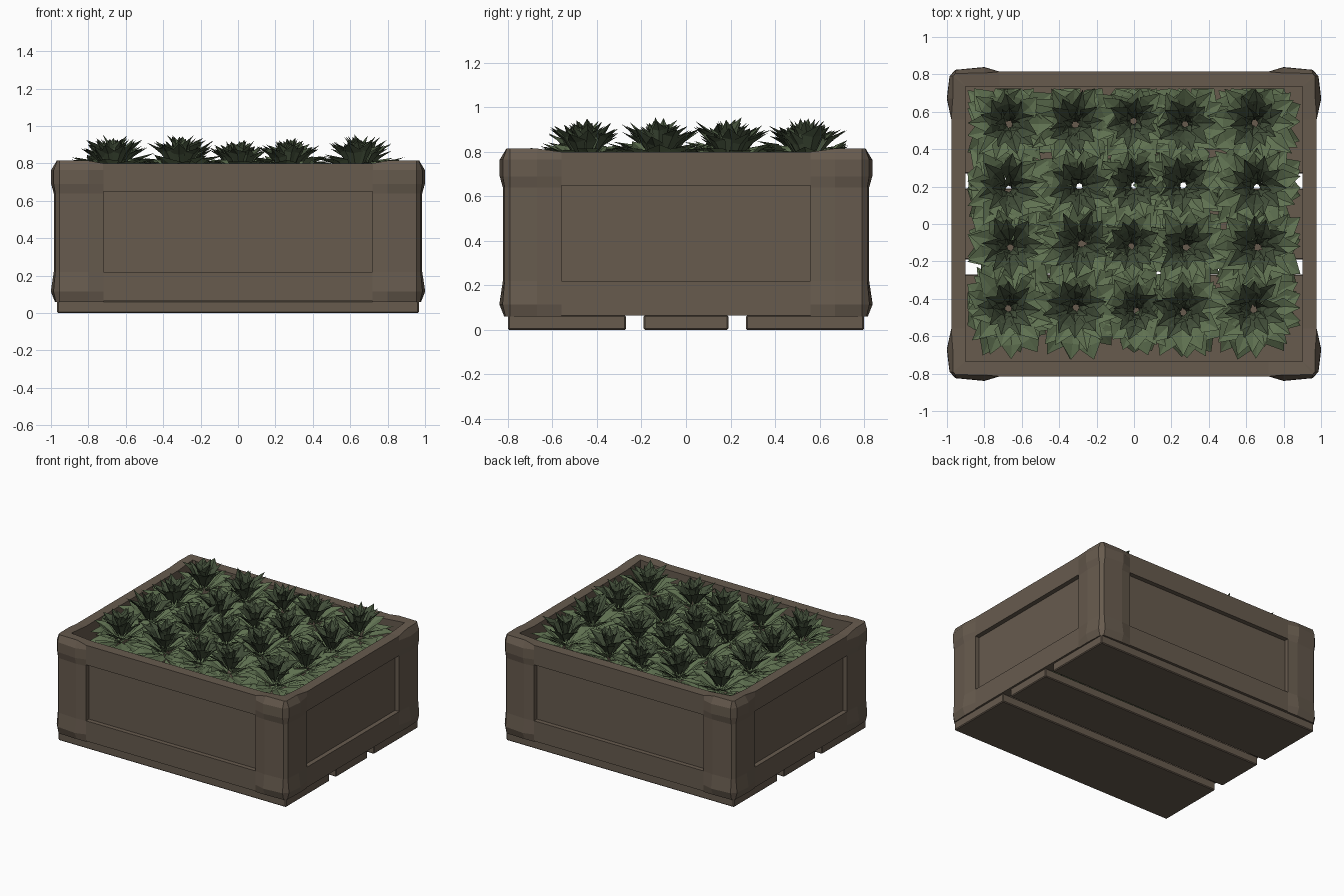
import bpy, bmesh, math, random
from mathutils import Vector

if "Cube" in bpy.data.objects:
    bpy.data.objects.remove(bpy.data.objects["Cube"])

random.seed(7)


def material(name, rgb):
    m = bpy.data.materials.new(name)
    m.diffuse_color = (*rgb, 1)
    m.use_nodes = True
    m.node_tree.nodes["Principled BSDF"].inputs["Base Color"].default_value = m.diffuse_color
    return m


WOOD = material("weathered_wood", (0.135, 0.104, 0.076))
LEAF = material("leaf_green", (0.115, 0.165, 0.082))
DARK = material("heart_leaf_dark_green", (0.055, 0.078, 0.042))


def finish(name, bm, mats):
    me = bpy.data.meshes.new(name)
    bm.to_mesh(me)
    bm.free()
    for m in mats:
        me.materials.append(m)
    ob = bpy.data.objects.new(name, me)
    bpy.context.collection.objects.link(ob)
    return ob


def box(name, lo, hi, bevel=0.0):
    bm = bmesh.new()
    bmesh.ops.create_cube(bm, size=1)
    for v in bm.verts:
        v.co = Vector([(a + b) / 2 + c * (b - a) for a, b, c in zip(lo, hi, v.co)])
    if bevel:
        bmesh.ops.bevel(bm, geom=bm.edges[:], offset=bevel, segments=1, affect='EDGES')
    return finish(name, bm, [WOOD])


def sided_box(name, axis, side, half, depth, z, bevel=0.0):
    """Board along one crate wall; axis 0 = runs along x, 1 = runs along y."""
    a, b = sorted((side * depth[0], side * depth[1]))
    if axis == 0:
        return box(name, (-half, a, z[0]), (half, b, z[1]), bevel)
    return box(name, (a, -half, z[0]), (b, half, z[1]), bevel)


# Crate walls: top rail, bottom rail and recessed panel on each side
for axis, half, inner, outer in ((0, 0.722, 0.735, 0.815), (1, 0.562, 0.90, 0.977)):
    for side, word in ((-1, "a"), (1, "b")):
        tag = ("long_" if axis == 0 else "short_") + word
        sided_box("top_rail_" + tag, axis, side, half, (inner, outer), (0.65, 0.80))
        sided_box("bottom_rail_" + tag, axis, side, half, (inner, outer), (0.065, 0.22))
        sided_box("panel_" + tag, axis, side, half, (inner, outer - 0.035), (0.22, 0.65))

# L-shaped corner posts, swollen near the top and bottom
LEVELS = ((0.06, 0.002), (0.115, 0.024), (0.22, 0.008), (0.64, 0.008),
          (0.69, 0.022), (0.765, 0.022), (0.815, -0.008))
for sx in (-1, 1):
    for sy in (-1, 1):
        bm = bmesh.new()
        rings = []
        for z, o in LEVELS:
            section = ((0.72, 0.815), (0.80, 0.815 + o), (0.955, 0.81 + o * 0.6),
                       (0.972 + o * 0.6, 0.79), (0.977 + o, 0.67), (0.977, 0.56),
                       (0.90, 0.56), (0.90, 0.735), (0.72, 0.735))
            zt = min(z, 0.815)
            rings.append([bm.verts.new((sx * x, sy * y,
                          zt - (0.015 if z > 0.8 and i in (0, 5, 6, 8) else 0)))
                          for i, (x, y) in enumerate(section)])
        n = len(rings[0])
        for r0, r1 in zip(rings, rings[1:]):
            for i in range(n):
                j = (i + 1) % n
                bm.faces.new((r0[i], r0[j], r1[j], r1[i]))
        for ring in (rings[0], rings[-1]):
            bm.faces.new((ring[0], ring[1], ring[2], ring[7], ring[8]))
            bm.faces.new((ring[2], ring[3], ring[7]))
            bm.faces.new((ring[3], ring[4], ring[5], ring[6], ring[7]))
        bmesh.ops.recalc_face_normals(bm, faces=bm.faces[:])
        finish("corner_post", bm, [WOOD])

# Three floor planks with open gaps
for i, (y0, y1) in enumerate(((-0.80, -0.27), (-0.19, 0.19), (0.27, 0.80))):
    box(f"floor_plank_{i + 1}", (-0.967, y0, 0), (0.967, y1, 0.066), 0.006)


def add_leaf(bm, centre, ang, elev, length, width, z, r0, mat):
    """Pointed leaf folded along its middle and drooping at the tip."""
    d = Vector((math.cos(ang), math.sin(ang), 0))
    s = Vector((-d.y, d.x, 0))
    c, e = math.cos(elev), math.sin(elev)
    up = Vector((0, 0, 1)) * c - d * e
    along = d * c + Vector((0, 0, e))
    base = Vector((centre[0], centre[1], z)) + d * r0
    k = random.uniform(0.5, 0.72)
    mid = base + along * length * k
    tip = base + along * length - up * length * 0.1 + s * random.uniform(-0.02, 0.02)
    left = mid + s * width + up * 0.018
    right = mid - s * width + up * 0.018
    pts = []
    for p in (base, right, tip, left, mid):
        p.x = max(-0.89, min(0.89, p.x))
        p.y = max(-0.725, min(0.725, p.y))
        pts.append(bm.verts.new(p))
    b, r, t, l, m = pts
    for tri in ((b, r, m), (r, t, m), (t, l, m), (l, b, m)):
        bm.faces.new(tri).material_index = mat


# Rosette layers: count, elevation range, length, half width, base height, start radius, colour
LAYERS = (
    (7, 66, 82, 0.16, 0.034, 0.78, 0.015, 1),
    (10, 46, 62, 0.20, 0.045, 0.75, 0.025, 1),
    (10, 24, 38, 0.22, 0.055, 0.725, 0.03, 0),
    (12, 2, 16, 0.24, 0.062, 0.71, 0.03, 0),
    (9, -24, -8, 0.25, 0.065, 0.68, 0.03, 0),
)
COLUMNS = ((-0.66, 1.05), (-0.30, 1.05), (0.0, 0.88), (0.28, 0.95), (0.65, 1.05))
ROWS = (0.545, 0.20, -0.12, -0.46)

# Five by four leafy plants
for cx, size in COLUMNS:
    for cy in ROWS:
        bm = bmesh.new()
        centre = (cx + random.uniform(-0.02, 0.02), cy + random.uniform(-0.015, 0.015))
        for count, e0, e1, length, width, z, r0, mat in LAYERS:
            turn = random.uniform(0, math.tau)
            for i in range(count):
                add_leaf(bm, centre, turn + (i + random.uniform(-0.25, 0.25)) * math.tau / count,
                         math.radians(random.uniform(e0, e1)),
                         length * size * random.uniform(0.85, 1.08),
                         width * random.uniform(0.85, 1.15), z, r0, mat)
        finish("leafy_plant", bm, [LEAF, DARK])
